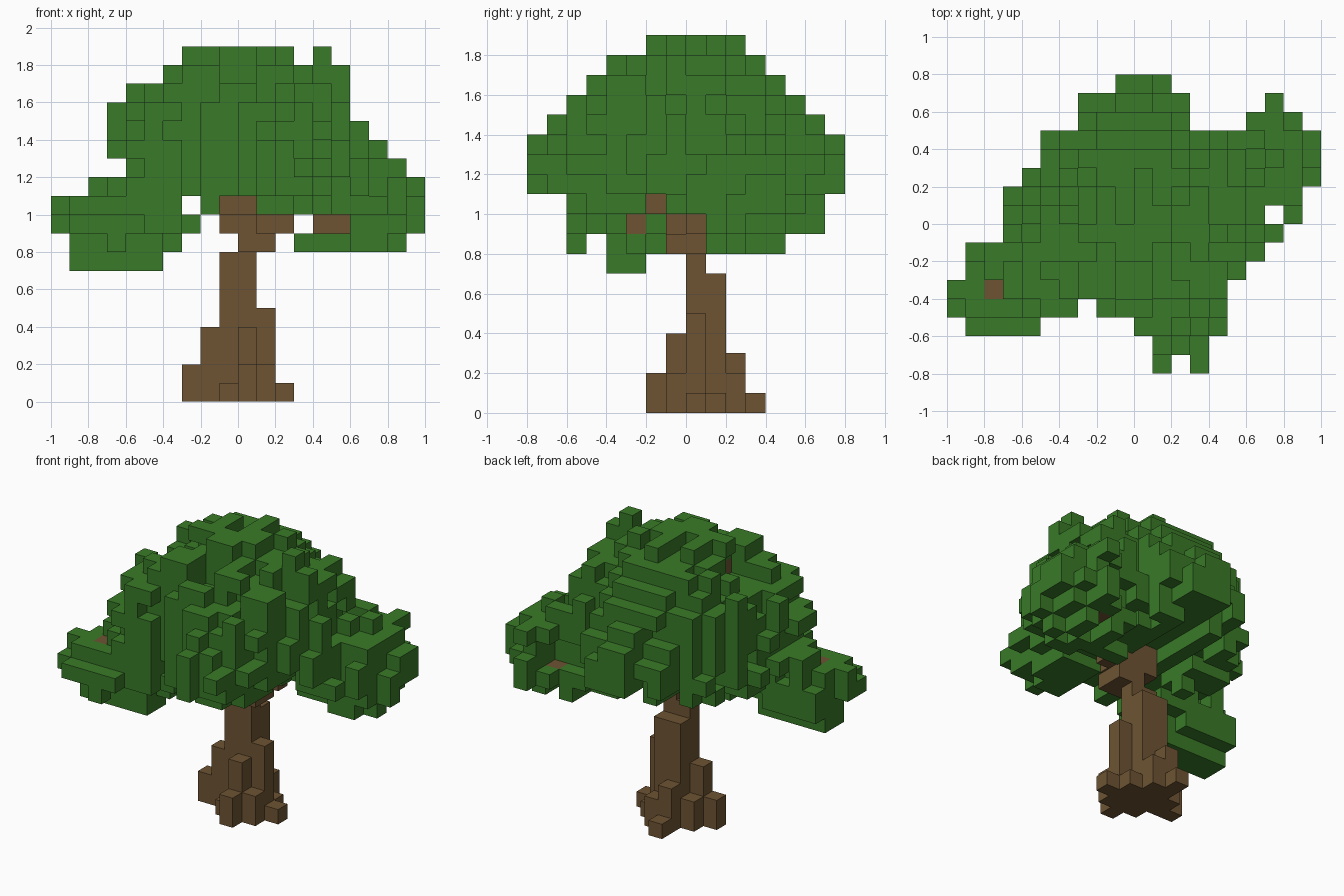
import bpy, bmesh, random
from mathutils import Vector

random.seed(11)
S = 0.1  # block size

cube = bpy.data.objects.get("Cube")
if cube:
    bpy.data.objects.remove(cube, do_unlink=True)


def material(name, color):
    m = bpy.data.materials.new(name)
    m.use_nodes = True
    m.diffuse_color = color
    m.node_tree.nodes["Principled BSDF"].inputs["Base Color"].default_value = color
    return m


def box(x, y, z):
    """All block cells inside three half-open ranges."""
    return {(i, j, k) for i in range(*x) for j in range(*y) for k in range(*z)}


def neighbours(c):
    for axis in range(3):
        for step in (-1, 1):
            n = list(c)
            n[axis] += step
            yield tuple(n), axis, step


def block_object(name, cells, mat, hidden):
    """Skin a set of cells with one quad per exposed side."""
    bm = bmesh.new()
    verts = {}

    def corner(p):
        if p not in verts:
            verts[p] = bm.verts.new(Vector(p) * S)
        return verts[p]

    for c in sorted(cells):
        for n, axis, step in neighbours(c):
            if n in cells or n in hidden:
                continue
            u, v = (axis + 1) % 3, (axis + 2) % 3
            ring = []
            for a, b in ((0, 0), (1, 0), (1, 1), (0, 1)):
                p = list(c)
                p[axis] += step > 0
                p[u] += a
                p[v] += b
                ring.append(corner(tuple(p)))
            bm.faces.new(ring if step > 0 else ring[::-1])
    mesh = bpy.data.meshes.new(name)
    bm.to_mesh(mesh)
    bm.free()
    mesh.materials.append(mat)
    ob = bpy.data.objects.new(name, mesh)
    bpy.context.collection.objects.link(ob)


# Trunk: core and root columns by height, then the crooked fork
columns = {(-1, 0): 8, (0, 0): 8, (-1, 1): 7, (0, 1): 7, (1, 0): 5,
           (-2, 0): 4, (0, -1): 4, (-1, 2): 3, (0, 2): 2, (-3, 0): 2,
           (-2, 1): 2, (0, -2): 2, (1, -1): 2, (-1, -1): 1, (2, 0): 1,
           (1, 1): 1, (-1, 3): 1}
trunk = {(i, j, k) for (i, j), h in columns.items() for k in range(h)}
trunk |= box((0, 2), (-1, 1), (8, 9)) | box((-1, 1), (-1, 1), (9, 10))
trunk |= box((1, 3), (0, 1), (9, 10)) | box((-1, 1), (-2, -1), (10, 11))

# Branches running into the leaf lobes and up through the crown
branches = box((3, 4), (1, 3), (10, 11)) | box((4, 6), (3, 4), (9, 10))
branches |= box((6, 7), (4, 5), (9, 10))
branches |= box((-2, -1), (-2, -1), (10, 17)) | box((-1, 1), (-1, 1), (10, 14))
branches |= box((-5, -3), (-3, -2), (9, 10)) | box((-8, -5), (-4, -3), (9, 11))
wood = trunk | branches

# Canopy outlines: spans per layer (front, side) and per row (plan)
front = {18: [(-3, 3), (4, 5)], 17: [(-4, 6)], 16: [(-6, 6)], 15: [(-7, 6)],
         14: [(-7, 7)], 13: [(-7, 8)], 12: [(-6, 9)], 11: [(-8, 10)],
         10: [(-10, -3), (-2, -1), (1, 10)], 9: [(-10, -2), (4, 10)],
         8: [(-9, -3), (3, 9)], 7: [(-9, -4)]}
side = {18: [(-2, 3)], 17: [(-4, 4)], 16: [(-5, 5)], 15: [(-6, 6)],
        14: [(-7, 7)], 13: [(-8, 8)], 12: [(-8, 8)], 11: [(-8, 8)],
        10: [(-6, 7)], 9: [(-6, 7)], 8: [(-6, -5), (-4, 5)], 7: [(-4, -2)]}
plan = {7: [(-1, 2)], 6: [(-3, 3), (7, 8)], 5: [(-3, 3), (6, 9)],
        4: [(-5, 10)], 3: [(-5, 10)], 2: [(-6, 10)], 1: [(-7, 9)],
        0: [(-7, 7), (8, 9)], -1: [(-7, 8)], -2: [(-9, 7)], -3: [(-9, 6)],
        -4: [(-10, 5)], -5: [(-10, -3), (-2, 5)], -6: [(-9, -5), (0, 5)],
        -7: [(1, 4)], -8: [(1, 2), (3, 4)]}
outlines = [(front, 0, 2), (side, 1, 2), (plan, 0, 1)]

# Openings where bark shows between the leaves
gaps = box((4, 7), (4, 6), (10, 12)) | box((4, 6), (-8, 3), (9, 10))
gaps |= box((1, 10), (-2, -1), (10, 11)) | box((1, 10), (-1, 1), (8, 10))
gaps |= box((-8, -7), (-4, -3), (11, 19)) | box((-5, -3), (-3, -1), (10, 11))
gaps |= box((-1, 1), (-4, -2), (16, 18)) | box((-4, -2), (-2, 0), (16, 18))

# Sprigs that always grow: the crown tip and leaves beside a branch
sprigs = box((4, 5), (-1, 0), (17, 19)) | box((4, 6), (4, 5), (9, 10))
sprigs |= box((6, 7), (5, 6), (9, 10))

# Leaf lobes: centre, radii, flatter radius below the centre, roundness
lobes = [((0, 0, 12), (7.3, 8.1, 7.5), 2.8, 1.75),
         ((6.6, 2.9, 10.7), (3.6, 3.9, 3.2), 2.6, 2),
         ((-6.2, -3.4, 9.5), (4, 2.5, 2.5), 2.5, 2),
         ((2.4, -4.6, 12), (2.6, 3.2, 2.6), 2.2, 2)]


def inside(c):
    return all(any(a <= c[u] < b for a, b in o.get(c[v], ()))
               for o, u, v in outlines)


def distance(c):
    """Scaled distance to the nearest lobe, 1 at its surface."""
    found = []
    for centre, radii, below, power in lobes:
        d = Vector(c) + Vector((0.5, 0.5, 0.5)) - Vector(centre)
        rz = below if d.z < 0 else radii[2]
        parts = (d.x / radii[0], d.y / radii[1], d.z / rz)
        found.append(sum(abs(t) ** power for t in parts) ** (1 / power))
    return min(found)


hull = [c for c in sorted(box((-10, 10), (-8, 8), (7, 19)) - wood - gaps)
        if inside(c)]
dist = {c: distance(c) for c in hull}
leaves = {c for c in hull
          if c in sprigs or dist[c] < 1 + random.uniform(-0.22, 0.12)}

# Fill the outlines with the nearest blocks, so the rim stays crisp
for o, u, v in outlines:
    seen = {(c[u], c[v]) for c in leaves | wood}
    for c in sorted(hull, key=dist.get):
        if (c[u], c[v]) not in seen:
            seen.add((c[u], c[v]))
            leaves.add(c)

# Bridge loose blocks towards the crown
for c in sorted(leaves):
    if not any(n in leaves for n, _, _ in neighbours(c)):
        near = [n for n, _, _ in neighbours(c) if n in dist]
        if near:
            leaves.add(min(near, key=dist.get))

bark = material("bark brown", (0.155, 0.088, 0.033, 1))
leaf = material("leaf green", (0.041, 0.195, 0.021, 1))
block_object("trunk", trunk, bark, branches | leaves)
block_object("branches", branches, bark, trunk | leaves)
block_object("leaf_canopy", leaves, leaf, frozenset())
